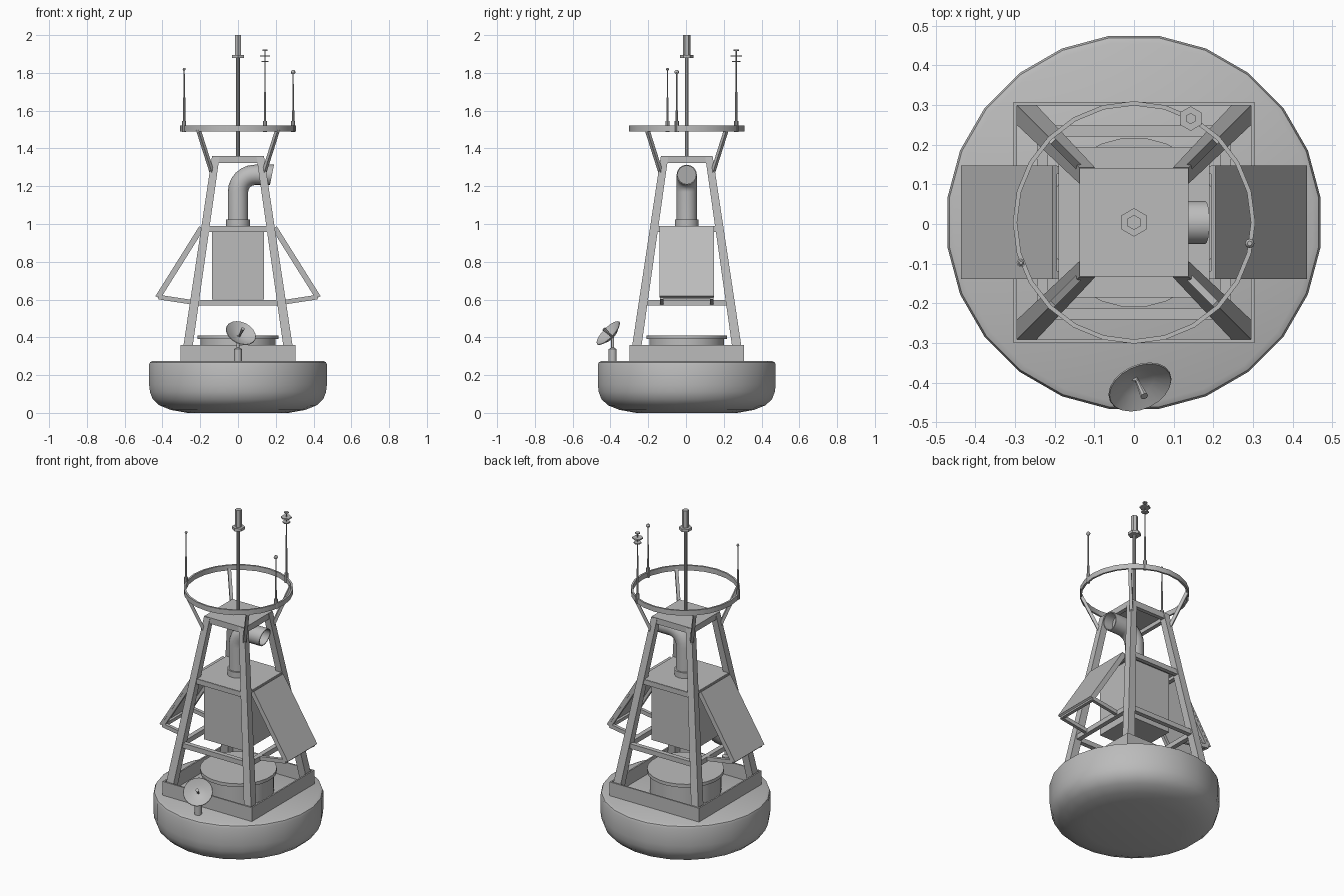
import bpy, bmesh, math
from mathutils import Vector

old = bpy.data.objects.get("Cube")
if old:
    bpy.data.objects.remove(old, do_unlink=True)

GREY = (0.5, 0.5, 0.5, 1)
CENTRE_Y = 0.004
grey = bpy.data.materials.new("painted grey steel")
grey.use_nodes = True
grey.diffuse_color = GREY
grey.node_tree.nodes["Principled BSDF"].inputs["Base Color"].default_value = GREY


def finish(name, bm, smooth=False):
    bmesh.ops.recalc_face_normals(bm, faces=bm.faces)
    mesh = bpy.data.meshes.new(name)
    bm.to_mesh(mesh)
    bm.free()
    mesh.materials.append(grey)
    obj = bpy.data.objects.new(name, mesh)
    bpy.context.collection.objects.link(obj)
    obj.location.y = CENTRE_Y
    if smooth:
        bpy.ops.object.select_all(action="DESELECT")
        obj.select_set(True)
        bpy.context.view_layer.objects.active = obj
        bpy.ops.object.shade_smooth_by_angle(angle=math.radians(35))
    return obj


def loft(name, rings, smooth=False, closed=False):
    """Skin rings of points; cap the ends unless the loop is closed."""
    bm = bmesh.new()
    loops = [[bm.verts.new(p) for p in ring] for ring in rings]
    pairs = list(zip(loops, loops[1:]))
    if closed:
        pairs.append((loops[-1], loops[0]))
    for a, b in pairs:
        for i in range(len(a)):
            j = (i + 1) % len(a)
            bm.faces.new((a[i], a[j], b[j], b[i]))
    if not closed:
        bm.faces.new(loops[0])
        bm.faces.new(loops[-1])
    return finish(name, bm, smooth)


def circle(centre, axis, r, n, turn=0.0):
    axis = Vector(axis).normalized()
    u = Vector((0, 1, 0)) if abs(axis.y) < 0.5 else Vector((1, 0, 0))
    u = (u - axis * u.dot(axis)).normalized()
    v = axis.cross(u)
    angles = [math.tau * (i + turn) / n for i in range(n)]
    return [Vector(centre) + (u * math.cos(t) + v * math.sin(t)) * r for t in angles]


def lathe(name, profile, n=16, at=(0, 0, 0), axis=(0, 0, 1), turn=0.0, closed=False, smooth=True):
    """Revolve (radius, height) pairs about an axis."""
    axis = Vector(axis).normalized()
    rings = [circle(Vector(at) + axis * h, axis, r, n, turn) for r, h in profile]
    return loft(name, rings, smooth, closed)


def square(x, y, z, half):
    return [(x + a * half, y + b * half, z) for a, b in ((-1, -1), (1, -1), (1, 1), (-1, 1))]


def box(name, lo, hi):
    x, y = (lo[0], hi[0]), (lo[1], hi[1])
    order = ((0, 0), (1, 0), (1, 1), (0, 1))
    return loft(name, [[(x[i], y[j], z) for i, j in order] for z in (lo[2], hi[2])])


def beam(name, a, b, width, depth, side):
    """Rectangular bar from a to b; width runs along the side vector."""
    a, b = Vector(a), Vector(b)
    d = (b - a).normalized()
    u = Vector(side)
    u = (u - d * u.dot(d)).normalized()
    v = d.cross(u)
    corners = ((-1, -1), (1, -1), (1, 1), (-1, 1))
    return loft(name, [[p + u * i * width / 2 + v * j * depth / 2 for i, j in corners] for p in (a, b)])


def square_frame(name, half, z, width, height):
    for s in (-1, 1):
        c = s * (half - width / 2)
        beam(name, (-half, c, z), (half, c, z), height, width, (0, 0, 1))
        beam(name, (c, -half, z), (c, half, z), height, width, (0, 0, 1))


# Float hull and deck
lathe("float_hull", [(0.27, 0), (0.36, 0.016), (0.42, 0.04), (0.455, 0.072), (0.47, 0.11),
                     (0.475, 0.15), (0.475, 0.255), (0.47, 0.268), (0.455, 0.275)], 24, turn=0.5)
square_frame("deck_kerb", 0.304, 0.317, 0.009, 0.086)
lathe("deck_hatch", [(0.2, 0.27), (0.2, 0.39), (0.215, 0.39), (0.215, 0.41)], 24, turn=0.5)

# Tower legs and ring braces
for sx in (-1, 1):
    for sy in (-1, 1):
        loft("tower_leg", [square(sx * 0.276, sy * 0.276, 0.275, 0.025),
                           square(sx * 0.118, sy * 0.118, 1.355, 0.02)])
        beam("ring_brace", (sx * 0.137, sy * 0.137, 1.27), (sx * 0.21, sy * 0.21, 1.5),
             0.018, 0.018, (sx, -sy, 0))

# Tower cross beams and platforms
square_frame("lower_cross_beam", 0.245, 0.583, 0.028, 0.03)
square_frame("upper_cross_beam", 0.19, 0.972, 0.025, 0.03)
box("equipment_platform", (-0.188, -0.188, 0.975), (0.188, 0.188, 0.989))
square_frame("tower_top_frame", 0.137, 1.34, 0.025, 0.036)
box("tower_top_plate", (-0.137, -0.137, 1.346), (0.137, 0.137, 1.359))

# Equipment cabinet
box("equipment_cabinet", (-0.137, -0.137, 0.6), (0.137, 0.137, 0.976))

# Solar panels with support arms
for s in (-1, 1):
    beam("solar_panel", (s * 0.2, 0, 0.985), (s * 0.432, 0, 0.615), 0.286, 0.012, (0, 1, 0))
    for y in (-0.132, 0.132):
        beam("panel_rail", (s * 0.189, y, 0.978), (s * 0.418, y, 0.612), 0.02, 0.02, (0, 1, 0))
        beam("panel_arm", (s * 0.225, y, 0.583), (s * 0.42, y, 0.613), 0.02, 0.024, (0, 1, 0))
    beam("panel_foot_rail", (s * 0.413, -0.135, 0.615), (s * 0.413, 0.135, 0.615), 0.02, 0.02, (0, 0, 1))

# Vent pipe with elbow and open mouth
lathe("vent_collar", [(0.063, 0.985), (0.063, 1.025)], 16)
R = 0.09
path = [((0, 0, 0.99), (0, 0, 1))]
for k in range(7):
    t = math.pi / 2 * k / 6
    path.append(((R - R * math.cos(t), 0, 1.17 + R * math.sin(t)), (math.sin(t), 0, math.cos(t))))
rings = [circle(p, d, 0.054, 16) for p, d in path]


def mouth(r, x):
    return [p + Vector(((p.z - 1.26) * 0.2, 0, 0)) for p in circle((x, 0, 1.26), (1, 0, 0), r, 16)]


rings += [mouth(0.054, 0.18), mouth(0.048, 0.18), mouth(0.048, 0.12)]
loft("vent_pipe", rings, True)

# Central mast and lamp
lathe("mast", [(0.01, 1.35), (0.01, 1.885)], 10)
lathe("lamp_collar", [(0.036, 1.878), (0.036, 1.895)], 6, smooth=False)
lathe("mast_lamp", [(0.019, 1.89), (0.019, 2.0)], 6, smooth=False)

# Antenna ring
lathe("antenna_ring", [(0.306, 1.49), (0.306, 1.521), (0.295, 1.521), (0.295, 1.49)],
      24, closed=True)


def whip(name, x, y, top, thick_top):
    lathe(name + "_socket", [(0.011, 1.488), (0.011, 1.545)], 8, (x, y, 0))
    lathe(name + "_rod", [(0.006, 1.54), (0.006, thick_top), (0.0035, thick_top), (0.003, top)], 8, (x, y, 0))


def ball(name, x, y, z, r):
    arc = [math.pi * k / 6 for k in range(1, 6)]
    lathe(name, [(r * math.sin(t), z - r * math.cos(t)) for t in arc], 8, (x, y, 0))


# Whip antennas and wind sensor
whip("left_antenna", 0.292, -0.053, 1.8, 1.6)
ball("left_antenna_tip", 0.292, -0.053, 1.804, 0.012)
whip("right_antenna", -0.285, -0.102, 1.82, 1.67)
ball("right_antenna_tip", -0.285, -0.102, 1.82, 0.008)
whip("wind_sensor", 0.143, 0.262, 1.92, 1.7)
for r, z in ((0.022, 1.857), (0.031, 1.886), (0.014, 1.916)):
    lathe("wind_sensor_disc", [(r, z), (r, z + 0.007)], 6, (0.143, 0.262, 0), smooth=False)

# Dish antenna on its post
aim = Vector((0.32, -0.68, 0.66)).normalized()
rim = Vector((0.015, -0.415, 0.422))
lathe("dish_post", [(0.021, 0.27), (0.021, 0.338), (0.008, 0.345), (0.008, 0.41)], 12, (0, -0.392, 0))
lathe("dish_bowl", [(0.01, -0.032), (0.045, -0.022), (0.084, 0), (0.082, 0.003), (0.044, -0.017),
                    (0.01, -0.027)], 20, rim, aim)
lathe("dish_feed", [(0.004, -0.03), (0.01, 0.035)], 8, rim, aim)
